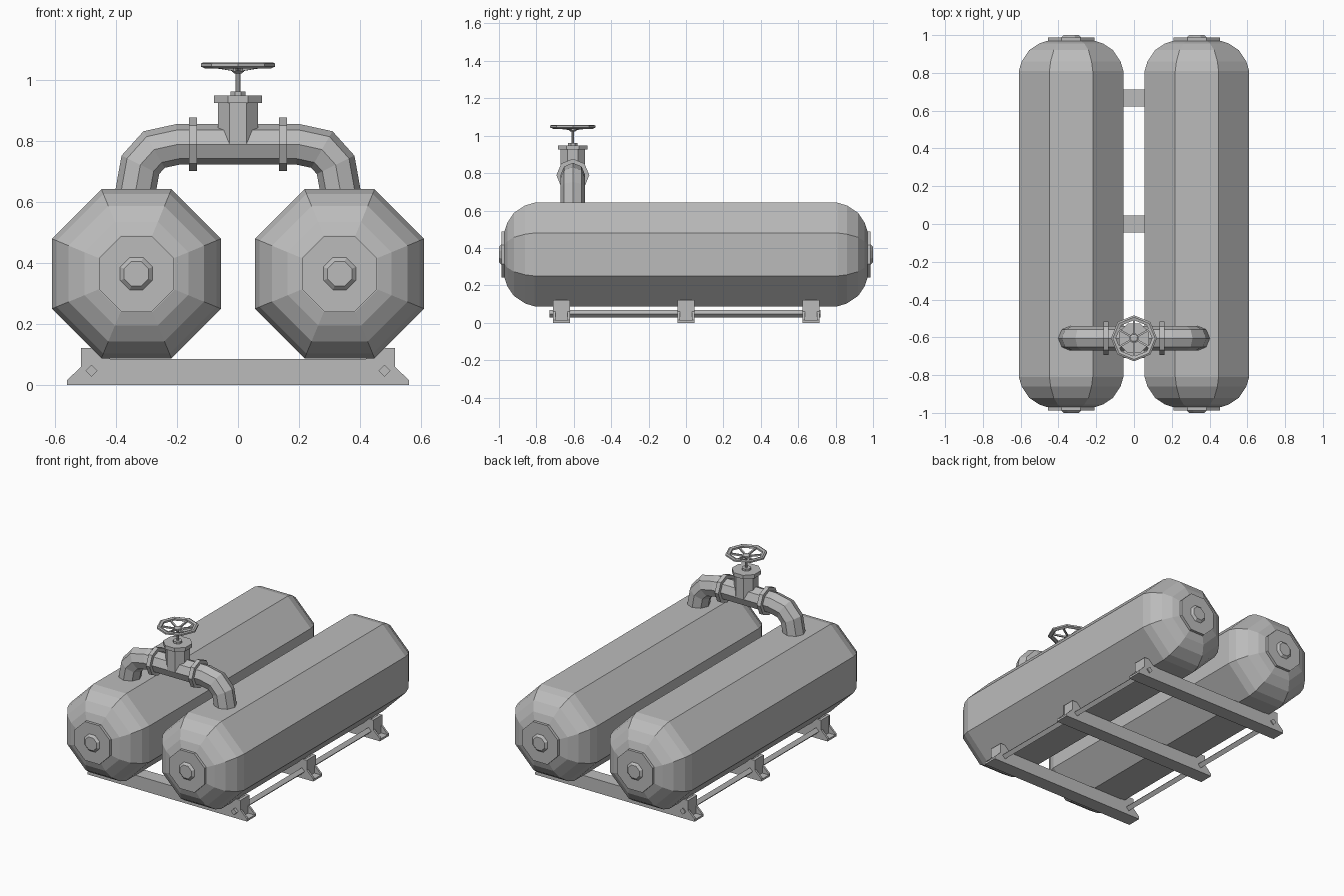
import bpy, bmesh
from math import sin, cos, pi, radians
from mathutils import Matrix, Vector

if "Cube" in bpy.data.objects:
    bpy.data.objects.remove(bpy.data.objects["Cube"], do_unlink=True)

steel = bpy.data.materials.new("grey steel")
steel.use_nodes = True
GREY = (0.5, 0.5, 0.5, 1)
steel.diffuse_color = GREY
steel.node_tree.nodes["Principled BSDF"].inputs["Base Color"].default_value = GREY

FLAT = pi / 8          # phase that gives an octagon flat sides on its axes
WIDEN = 1 / cos(pi / 8)  # apothem to corner radius


def finish(name, bm):
    bmesh.ops.recalc_face_normals(bm, faces=bm.faces)
    mesh = bpy.data.meshes.new(name)
    bm.to_mesh(mesh)
    bm.free()
    mesh.materials.append(steel)
    obj = bpy.data.objects.new(name, mesh)
    bpy.context.collection.objects.link(obj)
    return obj


def skin(bm, rings, closed=False):
    """Join rings of points with quads, capping the ends unless closed."""
    loops = [[bm.verts.new(p) for p in ring] for ring in rings]
    pairs = list(zip(loops, loops[1:]))
    if closed:
        pairs.append((loops[-1], loops[0]))
    else:
        bm.faces.new(loops[0])
        bm.faces.new(loops[-1])
    n = len(loops[0])
    for a, b in pairs:
        for i in range(n):
            j = (i + 1) % n
            bm.faces.new((a[i], a[j], b[j], b[i]))


def lathe(name, profile, axis="Z", at=(0, 0, 0), sides=8, phase=FLAT, closed=False):
    """Profile of (corner radius, distance along the axis)."""
    turn = {"Z": Matrix(), "Y": Matrix.Rotation(-pi / 2, 4, "X"),
            "X": Matrix.Rotation(pi / 2, 4, "Y")}[axis]
    place = Matrix.Translation(at) @ turn
    angles = [phase + 2 * pi * i / sides for i in range(sides)]
    bm = bmesh.new()
    skin(bm, [[place @ Vector((r * cos(a), r * sin(a), t)) for a in angles]
              for r, t in profile], closed)
    return finish(name, bm)


def extrude_xz(name, outline, y0, y1):
    bm = bmesh.new()
    skin(bm, [[(x, y, z) for x, z in outline] for y in (y0, y1)])
    return finish(name, bm)


def box(name, x0, x1, y0, y1, z0, z1):
    return extrude_xz(name, [(x0, z0), (x1, z0), (x1, z1), (x0, z1)], y0, y1)


# Tanks with domed ends, end flanges and bosses
TANK_X, TANK_Z = 0.333, 0.365
dome = [(0.277, 0.81), (0.262, 0.86), (0.222, 0.92), (0.17, 0.955), (0.125, 0.97)]
half = [(a * WIDEN, y) for a, y in dome]
tank_profile = [(r, -y) for r, y in reversed(half)] + half
for side, word in ((1, "left"), (-1, "right")):
    centre = (side * TANK_X, 0, TANK_Z)
    lathe(word + "_tank", tank_profile, "Y", centre)
    for end, place in ((-1, "front"), (1, "back")):
        lathe(f"{word}_{place}_flange",
              [(0.123 * WIDEN, end * 0.96), (0.123 * WIDEN, end * 0.987)], "Y", centre)
        lathe(f"{word}_{place}_boss",
              [(0.06 * WIDEN, end * 0.98), (0.04 * WIDEN, end)], "Y", centre)

# Connecting pipe swept along a bent path
VALVE_Y, PIPE_Z, PIPE_R = -0.605, 0.789, 0.066
bend = [(0.197, PIPE_Z), (0.275, 0.772), (0.32, 0.722), (0.342, 0.6)]
path = [Vector((-x, 0, z)) for x, z in reversed(bend)] + [Vector((x, 0, z)) for x, z in bend]
rings = []
for i, p in enumerate(path):
    before = (p - path[i - 1]).normalized() if i else (path[1] - p).normalized()
    after = (path[i + 1] - p).normalized() if i < len(path) - 1 else before
    tangent = (before + after).normalized()
    normal = Vector((-tangent.z, 0, tangent.x)) / tangent.dot(before)
    rings.append([p + Vector((0, VALVE_Y + PIPE_R * cos(k * pi / 4), 0))
                  + normal * PIPE_R * sin(k * pi / 4) for k in range(8)])
bm = bmesh.new()
skin(bm, rings)
finish("connecting_pipe", bm)
for side, word in ((1, "left"), (-1, "right")):
    lathe(word + "_pipe_flange", [(0.088, -0.013), (0.088, 0.013)], "X",
          (side * 0.148, VALVE_Y, PIPE_Z), phase=0)

# Valve body, bonnet and stem
valve = (0, VALVE_Y, 0)
lathe("valve_body", [(0.066 * WIDEN, 0.79), (0.066 * WIDEN, 0.93)], at=valve)
lathe("valve_bonnet", [(0.079 * WIDEN, 0.925), (0.079 * WIDEN, 0.949)], at=valve)
lathe("valve_collar", [(0.027, 0.945), (0.027, 0.962)], at=valve)
lathe("valve_stem", [(0.008, 0.955), (0.008, 1.04)], at=valve)

# Handwheel: rim, hub and six spokes
lathe("handwheel_rim", [(0.122, 1.044), (0.122, 1.054), (0.112, 1.058),
                        (0.096, 1.054), (0.096, 1.042), (0.106, 1.037)],
      at=valve, phase=0, closed=True)
lathe("handwheel_hub", [(0.014, 1.022), (0.022, 1.028), (0.022, 1.04), (0.014, 1.045)], at=valve)
for k in range(6):
    spoke = box(f"handwheel_spoke_{k + 1}", 0.01, 0.106, -0.005, 0.005, -0.005, 0.005)
    spoke.matrix_world = (Matrix.Translation((0, VALVE_Y, 1.032))
                          @ Matrix.Rotation(radians(90 + 60 * k), 4, "Z")
                          @ Matrix.Rotation(radians(-8), 4, "Y"))

# Support beams: a core between two gusset plates with splayed feet
gusset_half = [(0.56, 0), (0.56, 0.016), (0.515, 0.06), (0.515, 0.122),
               (0.42, 0.122), (0.42, 0.085)]
gusset = gusset_half + [(-x, z) for x, z in reversed(gusset_half)]
for y, word in ((-0.665, "front"), (0, "middle"), (0.668, "back")):
    box(word + "_beam_core", -0.5, 0.5, y - 0.035, y + 0.035, 0.0, 0.085)
    for s in (-1, 1):
        extrude_xz(f"{word}_gusset_{'back' if s > 0 else 'front'}", gusset,
                   y + s * 0.032, y + s * 0.045)
        box(f"{word}_{'left' if s > 0 else 'right'}_end_plate",
            *sorted((s * 0.495, s * 0.514)), y - 0.04, y + 0.04, 0.01, 0.122)
        box(f"{word}_{'left' if s > 0 else 'right'}_foot",
            *sorted((s * 0.49, s * 0.56)), y - 0.04, y + 0.04, 0.0, 0.012)

# Long square tie rods set on edge
for side, word in ((1, "left"), (-1, "right")):
    lathe(word + "_tie_rod", [(0.02, -0.73), (0.02, 0.72)], "Y",
          (side * 0.48, 0, 0.047), sides=4, phase=0)
